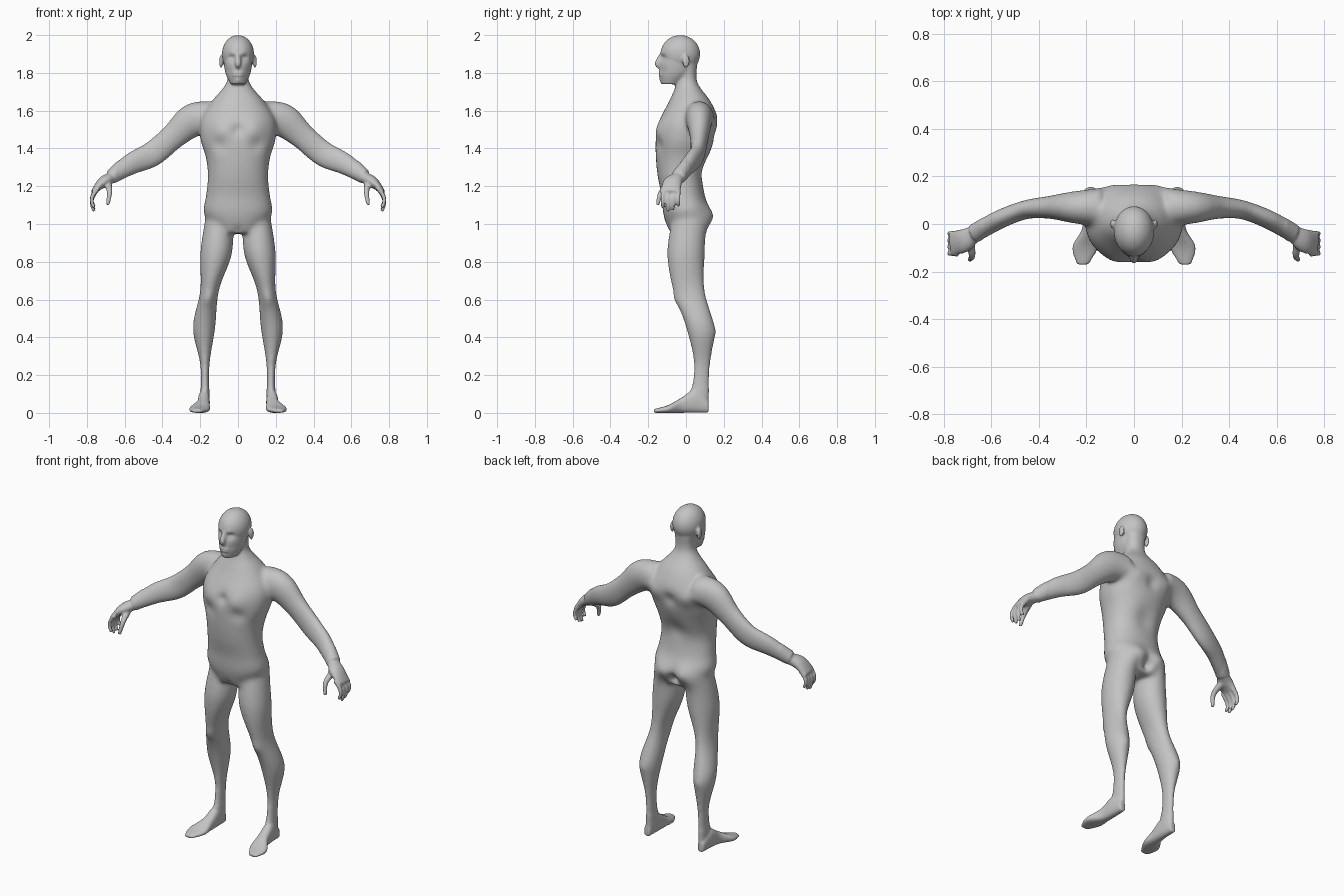
import bpy, bmesh, math
from mathutils import Matrix, Vector

if "Cube" in bpy.data.objects:
    bpy.data.objects.remove(bpy.data.objects["Cube"])

skin = bpy.data.materials.new("plain_grey")
skin.use_nodes = True
grey = (0.55, 0.55, 0.55, 1)
skin.diffuse_color = grey
skin.node_tree.nodes["Principled BSDF"].inputs["Base Color"].default_value = grey

bm = bmesh.new()
X, Y, Z = Vector((1, 0, 0)), Vector((0, 1, 0)), Vector((0, 0, 1))


def even(start, end, *columns):
    """Sections at even steps from start to end, one value from each column."""
    last = len(columns[0]) - 1
    return [(start + (end - start) * i / last, *values) for i, values in enumerate(zip(*columns))]


def refine(rows, steps=6):
    """Smoothly interpolate between the given sections."""
    last = len(rows) - 1
    fine = []
    for i in range(last):
        near = [rows[max(0, min(last, i + k))] for k in (-1, 0, 1, 2)]
        for t in [s / steps for s in range(steps)]:
            fine.append([b + t / 2 * (c - a + t * (2*a - 5*b + 4*c - d + t * (3*(b - c) + d - a)))
                         for a, b, c, d in zip(*near)])
    return fine + [rows[last]]


def loft(rings, power=2.0, sides=28):
    """Closed skin over rings given as (centre, half axis, half axis)."""
    def squared(value):
        return math.copysign(abs(value) ** (2 / power), value)
    angles = [math.tau * i / sides for i in range(sides)]
    loops = [[bm.verts.new(centre + u * squared(math.cos(a)) + v * squared(math.sin(a))) for a in angles]
             for centre, u, v in rings]
    for lower, upper in zip(loops, loops[1:]):
        for i in range(sides):
            j = (i + 1) % sides
            bm.faces.new((lower[i], lower[j], upper[j], upper[i]))
    bm.faces.new(loops[0][::-1])
    bm.faces.new(loops[-1])


def stack(rows, along, across, up, power=2.0, side=1):
    """Sections (position, low, high, low, high) stacked along one axis."""
    loft([(along * p + across * side * (a + b) / 2 + up * (c + d) / 2, across * (b - a) / 2, up * (d - c) / 2)
          for p, a, b, c, d in refine(rows)], power)


def tube(rows, side=1):
    """Limb through (x, y, z, half height, half depth)."""
    rows = refine(rows)
    points = [Vector((x * side, y, z)) for x, y, z, height, depth in rows]
    ends = zip(points[:1] + points, points[1:] + points[-1:])
    rings = []
    for point, row, (before, after) in zip(points, rows, ends):
        tangent = (after - before).normalized()
        deep = (Y - tangent * Y.dot(tangent)).normalized()
        rings.append((point, deep.cross(tangent) * row[3], deep * row[4]))
    loft(rings)


def ball(centre, radii):
    bmesh.ops.create_uvsphere(bm, u_segments=32, v_segments=20, radius=1,
                              matrix=Matrix.Translation(centre) @ Matrix.Diagonal((*radii, 1)))


# Trunk and neck, from the crotch upward
half_width = (.1, .18, .17, .16, .17, .2, .2, .14, .06, .06)
front = (-.09, -.12, -.13, -.15, -.16, -.16, -.14, -.09, -.05, -.05)
back = (.1, .13, .1, .09, .12, .15, .17, .13, .06, .06)
stack(even(.95, 1.85, [-w for w in half_width], half_width, front, back), Z, X, Y, 2.2)

# Skull, jaw, nose and lips
ball((0, -.03, 1.9), (.085, .105, .1))
half_width = (.04, .065, .075, .08)
stack(even(1.74, 1.9, [-w for w in half_width], half_width,
           (-.13, -.14, -.14, -.13), (-.03, .03, .05, .07)), Z, X, Y)
tube([(0, -.13, 1.9, .01, .01), (0, -.15, 1.85, .016, .016), (0, -.14, 1.83, .01, .01)])
for height in (1.787, 1.8):
    ball((0, -.132, height), (.03, .014, .006))

# Limbs as evenly spaced sections
arm = even(.13, .67, (.07, .07, .07, .06, .02, -.04), (1.57, 1.55, 1.46, 1.37, 1.32, 1.25),
           (.08, .09, .07, .07, .06, .04), (.08, .07, .05, .04, .04, .04))
palm = even(.66, .77, (-.03, -.07, -.08), (1.25, 1.22, 1.17), (.03, .03, .01), (.03, .05, .05))
thumb = [(.69, -.06, 1.22, .02, .02), (.68, -.13, 1.17, .015, .015), (.69, -.15, 1.1, .01, .01)]
leg = even(.05, 1.05, (.15, .15, .12, .1, .03, .03), (.2, .2, .24, .2, .2, .17),
           (.01, .04, 0, -.07, -.1, -.07), (.12, .13, .15, .1, .1, .11))
foot = even(.12, -.17, (.16, .15, .15, .15, .19), (.2, .21, .22, .26, .24),
            [0] * 5, (.06, .12, .08, .04, .02))

for side in (1, -1):
    tube(arm, side)
    tube(palm, side)
    tube(thumb, side)
    # Four curled fingers, the middle ones longest
    for finger in range(4):
        reach = .13 - .02 * abs(finger - 1.7)
        tube([(.74 + .035 * math.sin(math.pi * k / 5), -.04 - .028 * finger, 1.19 - reach * k / 4,
               .013 - .001 * k, .013 - .001 * k) for k in range(5)], side)
    stack(leg, Z, X, Y, side=side)
    stack(foot, Y, X, Z, 2.4, side)
    # Ear
    ball((.09 * side, 0, 1.86), (.01, .02, .035))

bmesh.ops.recalc_face_normals(bm, faces=bm.faces)
mesh = bpy.data.meshes.new("body")
bm.to_mesh(mesh)
bm.free()
body = bpy.data.objects.new("body", mesh)
bpy.context.collection.objects.link(body)

# Fuse all parts into one skin
fuse = body.modifiers.new("fuse", "REMESH")
fuse.mode = "VOXEL"
fuse.voxel_size = .0065
graph = bpy.context.evaluated_depsgraph_get()
body.data = bpy.data.meshes.new_from_object(body.evaluated_get(graph))
body.modifiers.clear()

# Soften: strong on trunk and limbs, light on face, hands and feet
bm = bmesh.new()
bm.from_mesh(body.data)
broad = [v for v in bm.verts if .13 < v.co.z < 1.72 and abs(v.co.x) < .64]
for group, times in ((broad, 28), (list(bm.verts), 3)):
    for _ in range(times):
        bmesh.ops.smooth_vert(bm, verts=group, factor=.5, use_axis_x=True, use_axis_y=True, use_axis_z=True)
bm.normal_update()

# Sculpted swells and hollows on both halves: x, height, radius, push outward
front_strokes = {
    "eye_socket": (.035, 1.88, .018, -.017), "eyelid": (.035, 1.875, .01, .007),
    "brow": (.03, 1.9, .015, .006), "cheek": (.055, 1.81, .02, -.006), "chin": (0, 1.76, .015, .006),
    "chest": (.09, 1.5, .06, .015), "under_chest": (.1, 1.42, .04, -.012),
    "breastbone": (0, 1.5, .03, -.012), "groin": (0, .96, .03, -.01), "kneecap": (.16, .6, .04, .01)}
back_strokes = {
    "spine": (0, 1.5, .04, -.015), "small_of_back": (0, 1.3, .06, -.015),
    "shoulder_blade": (.12, 1.52, .05, .012), "buttock": (.08, 1.03, .06, .025),
    "cleft": (0, 1, .03, -.03), "calf": (.19, .43, .05, .008)}
for facing, strokes in ((-1, front_strokes), (1, back_strokes)):
    turned = [(v, facing * v.normal.y) for v in bm.verts if facing * v.normal.y > 0]
    for x, height, radius, push in strokes.values():
        for v, turn in turned:
            distance = math.hypot(abs(v.co.x) - x, v.co.z - height) / radius
            if distance < 3:
                v.co.y += facing * push * turn * math.exp(-distance ** 2)

# Flat soles on the ground
for v in bm.verts:
    v.co.z = max(0, v.co.z)
bm.to_mesh(body.data)
bm.free()

body.data.materials.clear()
body.data.materials.append(skin)
for face in body.data.polygons:
    face.use_smooth = True
    face.material_index = 0
